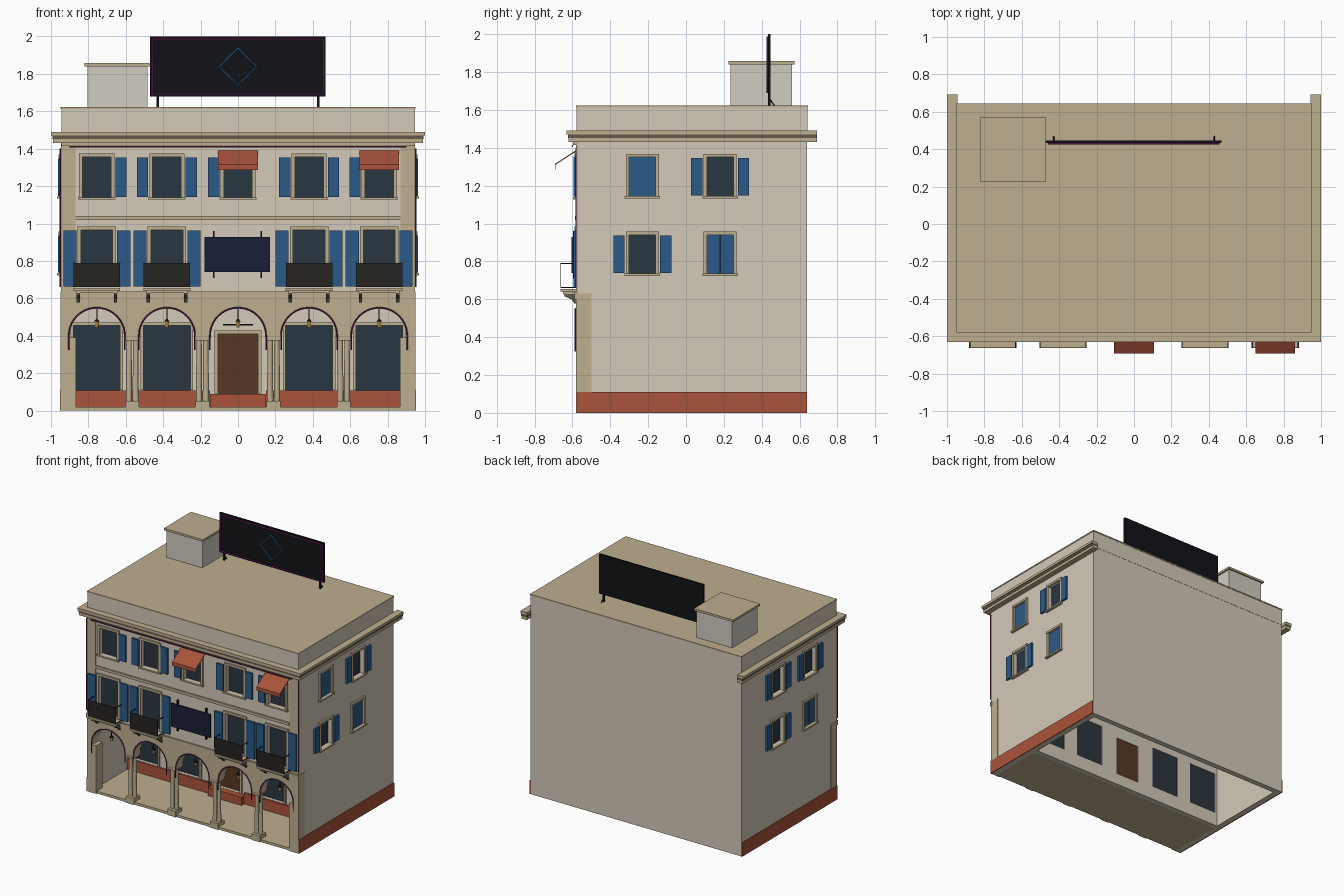
import bpy, bmesh, math
from mathutils import Vector

if "Cube" in bpy.data.objects:
    bpy.data.objects.remove(bpy.data.objects["Cube"])

PALETTE = dict(cream=(210, 200, 184), tan=(188, 173, 143), red=(168, 84, 60), blue=(48, 90, 135),
               glass=(46, 57, 66), black=(24, 25, 28), iron=(42, 41, 38), navy=(32, 36, 58),
               brown=(88, 58, 40), pink=(150, 40, 130), neon=(50, 120, 190), gold=(225, 180, 90),
               dark=(100, 90, 76), pale=(207, 203, 192), purple=(100, 40, 85))
MATS = {}
for key, rgb in PALETTE.items():
    m = bpy.data.materials.new(key + "_paint")
    m.diffuse_color = [(c / 255) ** 2.2 for c in rgb] + [1]
    m.use_nodes = True
    m.node_tree.nodes["Principled BSDF"].inputs["Base Color"].default_value = m.diffuse_color
    MATS[key] = m
GROUPS = {}


def group(name, mat):
    return GROUPS.setdefault((name, mat), bmesh.new())


def prism(name, mat, pts, offset):
    """Extrude a flat outline along an offset."""
    bm = group(name, mat)
    a = [bm.verts.new(p) for p in pts]
    b = [bm.verts.new(Vector(p) + Vector(offset)) for p in pts]
    n = len(pts)
    fs = [bm.faces.new(a), bm.faces.new(b[::-1])]
    fs += [bm.faces.new((a[i], b[i], b[(i + 1) % n], a[(i + 1) % n])) for i in range(n)]
    bmesh.ops.recalc_face_normals(bm, faces=fs)


def box(name, mat, x0, x1, y0, y1, z0, z1):
    prism(name, mat, [(x0, y0, z0), (x1, y0, z0), (x1, y1, z0), (x0, y1, z0)], (0, 0, z1 - z0))


def wbox(wall, name, mat, u0, u1, d0, d1, z0, z1):
    """Box on a wall: u along it, d outward from its face."""
    if wall == "front":
        box(name, mat, u0, u1, -0.575 - d1, -0.575 - d0, z0, z1)
    elif wall == "inner":
        box(name, mat, u0, u1, -0.12 - d1, -0.12 - d0, z0, z1)
    elif wall == "right":
        box(name, mat, 0.945 + d0, 0.945 + d1, u0, u1, z0, z1)
    else:
        box(name, mat, -0.945 - d1, -0.945 - d0, u0, u1, z0, z1)


def window(wall, u, w, z0, z1, shutters="", sw=0.06, pane="glass", border=0.018, sill=True):
    """Hole, pane, surround and shutters; l/r open leaves, c closed."""
    wbox(wall, wall + "_cutter", None, u - w, u + w, -0.2, 0.1, z0, z1)
    name = "door" if pane == "brown" else "window_panes"
    wbox(wall, wall + "_" + name, pane, u - w, u + w, -0.035, -0.025, z0, z1)
    f, o = wall + "_window_surrounds", w + border
    for s in (-1, 1):
        a, b = sorted((u + s * w, u + s * o))
        wbox(wall, f, "tan", a, b, -0.002, 0.012, z0, z1)
    wbox(wall, f, "tan", u - o, u + o, -0.002, 0.014, z1, z1 + border)
    if sill:
        wbox(wall, f, "tan", u - o - 0.006, u + o + 0.006, -0.002, 0.022, z0 - 0.012, z0)
    g = wall + "_shutters"
    if "c" in shutters:
        wbox(wall, g, "blue", u - w, u - 0.001, -0.02, -0.005, z0, z1)
        wbox(wall, g, "blue", u + 0.001, u + w, -0.02, -0.005, z0, z1)
    for k, s in (("l", -1), ("r", 1)):
        if k in shutters:
            a, b = sorted((u + s * (o + 0.006), u + s * (o + 0.006 + sw)))
            wbox(wall, g, "blue", a, b, 0.002, 0.018, z0 + 0.003, z1 - 0.003)


def tube(name, mat, pts, r=0.004, closed=False):
    cu = bpy.data.curves.new(name, "CURVE")
    cu.dimensions, cu.bevel_depth, cu.bevel_resolution, cu.use_fill_caps = "3D", r, 1, True
    sp = cu.splines.new("POLY")
    sp.points.add(len(pts) - 1)
    for p, co in zip(sp.points, pts):
        p.co = (*co, 1)
    sp.use_cyclic_u = closed
    ob = bpy.data.objects.new(name, cu)
    cu.materials.append(MATS[mat])
    bpy.context.collection.objects.link(ob)


def cylinder(name, mat, x, y, z0, z1, r0, r1, n=12):
    bm = group(name, mat)
    v = bmesh.ops.create_cone(bm, cap_ends=True, segments=n, radius1=r0, radius2=r1, depth=z1 - z0)["verts"]
    bmesh.ops.translate(bm, verts=v, vec=(x, y, (z0 + z1) / 2))


BAYS = (-0.755, -0.38, 0, 0.38, 0.755)

# Outer walls, roof and arcade interior
for wall in ("left", "right"):
    wbox(wall, wall + "_wall", "cream", -0.572, 0.64, -0.045, 0, 0, 1.49)
    wbox(wall, "base_course", "red", -0.577, 0.64, -0.002, 0.008, 0, 0.11)
box("back_wall", "cream", -0.9, 0.9, 0.595, 0.64, 0, 1.49)
box("front_wall", "cream", -0.9, 0.9, -0.575, -0.53, 0.6, 1.49)
box("inner_wall", "cream", -0.9, 0.9, -0.12, -0.08, 0, 0.6)
box("arcade_floor", "tan", -0.9, 0.9, -0.572, -0.1, 0, 0.02)
box("arcade_ceiling", "cream", -0.9, 0.9, -0.55, -0.08, 0.6, 0.62)
box("parapet", "cream", -0.945, 0.945, -0.577, 0.642, 1.48, 1.612)
box("roof_top", "tan", -0.948, 0.948, -0.58, 0.645, 1.612, 1.622)

# Arcade front outline with five arches
outline = [(-0.948, 0), (-0.865, 0), (-0.865, 0.39)]
for cx in BAYS:
    outline.append((cx - 0.145, 0.39))
    outline += [(cx - 0.145 * math.cos(math.pi * i / 20), 0.4 + 0.145 * math.sin(math.pi * i / 20)) for i in range(21)]
    outline.append((cx + 0.145, 0.39))
outline += [(0.865, 0.39), (0.865, 0), (0.948, 0), (0.948, 0.63), (-0.948, 0.63)]
prism("arcade_front", "tan", [(x, -0.58, z) for x, z in outline], (0, 0.08, 0))
box("arcade_band", "tan", -0.95, 0.95, -0.588, -0.57, 0.6, 0.637)
box("string_course", "tan", -0.87, 0.87, -0.587, -0.57, 1.018, 1.04)
for s in (-1, 1):
    a, b = sorted((s * 0.87, s * 0.946))
    box("corner_pilasters", "tan", a, b, -0.58, -0.57, 0.63, 1.44)

# Paired columns
for cx in (-0.565, -0.19, 0.19, 0.565):
    box("column_bases", "tan", cx - 0.037, cx + 0.037, -0.58, -0.5, 0, 0.05)
    box("column_capitals", "tan", cx - 0.037, cx + 0.037, -0.582, -0.498, 0.375, 0.392)
    for dx in (-0.018, 0.018):
        cylinder("column_shafts", "tan", cx + dx, -0.54, 0.05, 0.375, 0.017, 0.014)

# Cornice: three steps on front and sides, plus bed moulding
for z0, z1, p, mat in ((1.43, 1.452, 0.045, "tan"), (1.452, 1.47, 0.048, "dark"), (1.47, 1.49, 0.055, "tan")):
    box("cornice_front", mat, -0.945 - p, 0.945 + p, -0.575 - p, -0.57, z0, z1)
    for wall in ("left", "right"):
        wbox(wall, "cornice_sides", mat, -0.57, 0.692, -0.002, p, z0, z1)
box("cornice_bed_moulding", "tan", -0.945, 0.945, -0.597, -0.57, 1.415, 1.43)

# Upper windows of the front
for x, leaves in zip(BAYS, ("r", "lr", "l", "lr", "l")):
    window("front", x, 0.076, 1.14, 1.357, leaves)
for x in BAYS:
    if x:
        window("front", x, 0.085, 0.66, 0.965, "lr", 0.07, sill=False)
        # Balcony
        box("balcony_slabs", "tan", x - 0.125, x + 0.125, -0.662, -0.57, 0.64, 0.655)
        box("balcony_slabs", "tan", x - 0.11, x + 0.11, -0.65, -0.57, 0.628, 0.64)
        box("balcony_railings", "iron", x - 0.124, x + 0.124, -0.664, -0.66, 0.66, 0.79)
        for s in (-1, 1):
            for z in (0.66, 0.787):
                box("balcony_railings", "iron", x + s * 0.123 - 0.003, x + s * 0.123 + 0.003, -0.664, -0.575, z, z + 0.005)
            prism("balcony_brackets", "dark", [(x + s * 0.1 - 0.009, y, z) for y, z in
                  ((-0.57, 0.575), (-0.59, 0.578), (-0.605, 0.6), (-0.64, 0.615), (-0.645, 0.63), (-0.57, 0.63))], (0.018, 0, 0))

# Shop windows and door behind the arcade
for x in BAYS:
    if x:
        window("inner", x, 0.125, 0.11, 0.455, sill=False, border=0.015)
    else:
        window("inner", x, 0.107, 0.09, 0.41, pane="brown", sill=False)
        box("door_step", "red", -0.15, 0.15, -0.17, -0.118, 0.02, 0.088)
for a, b in ((-0.9, -0.15), (0.15, 0.9)):
    box("shop_base_course", "red", a, b, -0.135, -0.118, 0.02, 0.108)

# Side windows, with open or closed leaves
for wall, table in (("right", ("c", "lr", "lr", "c")), ("left", ("lr", "lr", "c", "lr"))):
    for (y, z), leaves in zip(((-0.23, 1.145), (0.18, 1.145), (-0.23, 0.735), (0.18, 0.735)), table):
        window(wall, y, 0.07, z, z + 0.205, leaves)

# Awnings
for x in (0, 0.755):
    prism("awnings", "red", [(x - 0.106, y, z) for y, z in ((-0.577, 1.39), (-0.692, 1.315), (-0.692, 1.285),
          (-0.688, 1.285), (-0.688, 1.311), (-0.577, 1.383))], (0.212, 0, 0))

# Hanging panel and arcade lanterns
box("hanging_panel", "navy", -0.178, 0.172, -0.605, -0.593, 0.74, 0.928)
for x in (-0.13, 0.125):
    box("hanging_panel_posts", "black", x - 0.004, x + 0.004, -0.596, -0.57, 0.71, 0.96)
for x in BAYS:
    cylinder("lantern_glass", "gold", x, -0.54, 0.445, 0.475, 0.01, 0.014, 6)
    cylinder("lantern_caps", "black", x, -0.54, 0.475, 0.49, 0.018, 0.004, 6)
    cylinder("lantern_stems", "black", x, -0.54, 0.488, 0.547, 0.003, 0.003, 6)
box("door_bar", "black", -0.08, 0.08, -0.16, -0.118, 0.455, 0.464)

# Light tubes around arches, under the cornice and down the corners
for x in BAYS:
    arc = [(x - 0.15 * math.cos(math.pi * i / 20), -0.585, 0.4 + 0.15 * math.sin(math.pi * i / 20)) for i in range(21)]
    tube("arch_light_tube", "purple", [(x - 0.15, -0.585, 0.325)] + arc + [(x + 0.15, -0.585, 0.325)])
tube("cornice_light_tube", "purple", [(-0.9, -0.6, 1.41), (0.9, -0.6, 1.41)], 0.005)
for s in (-1, 1):
    tube("corner_light_tube", "purple", [(s * 0.951, -0.581, 0.66), (s * 0.951, -0.581, 1.4)])

# Rooftop hut and billboard
box("roof_hut", "pale", -0.805, -0.485, 0.235, 0.56, 1.62, 1.842)
box("roof_hut_cap", "tan", -0.822, -0.472, 0.225, 0.572, 1.84, 1.857)
box("billboard", "black", -0.47, 0.467, 0.432, 0.447, 1.68, 2.0)
for x in (-0.43, 0.43):
    box("billboard_legs", "black", x - 0.007, x + 0.007, 0.433, 0.447, 1.62, 1.69)
    tube("billboard_strut", "black", [(x, 0.44, 1.66), (x, 0.468, 1.622)])
tube("billboard_border_light", "pink", [(x, 0.429, z) for x, z in
     ((-0.458, 1.692), (0.456, 1.692), (0.456, 1.986), (-0.458, 1.986))], 0.004, True)
tube("billboard_diamond_light", "neon", [(x, 0.429, z) for x, z in
     ((0, 1.74), (0.1, 1.84), (0, 1.94), (-0.1, 1.84))], 0.004, True)

# Turn the groups into objects, then cut the window openings
made = {}
for (name, mat), bm in GROUPS.items():
    me = bpy.data.meshes.new(name)
    bm.to_mesh(me)
    bm.free()
    ob = made[name] = bpy.data.objects.new(name, me)
    if mat:
        me.materials.append(MATS[mat])
    bpy.context.collection.objects.link(ob)
for wall in ("front", "inner", "left", "right"):
    cutter = made[wall + "_cutter"]
    cutter.hide_render = True
    mod = made[wall + "_wall"].modifiers.new("openings", "BOOLEAN")
    mod.object, mod.solver = cutter, "EXACT"
    bpy.context.view_layer.objects.active = made[wall + "_wall"]
    bpy.ops.object.modifier_apply(modifier=mod.name)
    bpy.data.objects.remove(cutter)
